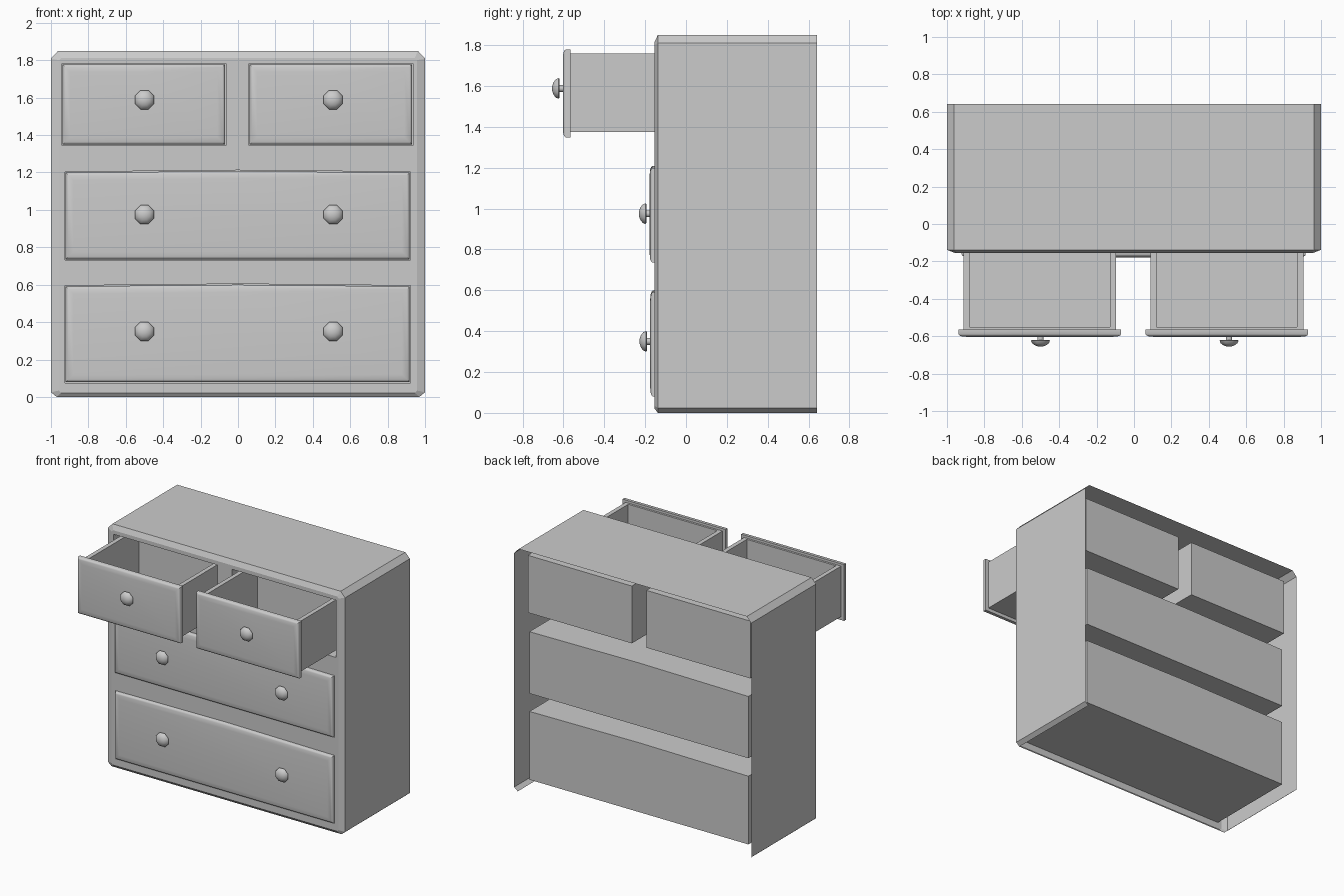
import bpy, bmesh
from math import cos, sin, pi, radians

if "Cube" in bpy.data.objects:
    bpy.data.objects.remove(bpy.data.objects["Cube"])


def loft(bm, rings, closed=True, cap_start=False, cap_end=False):
    """Skin a list of equally long point loops."""
    vs = [[bm.verts.new(p) for p in r] for r in rings]
    n = len(rings[0])
    for a, b in zip(vs, vs[1:]):
        for i in range(n if closed else n - 1):
            j = (i + 1) % n
            bm.faces.new((a[i], a[j], b[j], b[i]))
    if cap_start:
        bm.faces.new(vs[0])
    if cap_end:
        bm.faces.new(vs[-1])


def finish(bm, name, smooth=None):
    bmesh.ops.remove_doubles(bm, verts=bm.verts[:], dist=0.0002)
    bmesh.ops.recalc_face_normals(bm, faces=bm.faces[:])
    me = bpy.data.meshes.new(name)
    bm.to_mesh(me)
    bm.free()
    ob = bpy.data.objects.new(name, me)
    bpy.context.collection.objects.link(ob)
    if smooth:
        bpy.ops.object.select_all(action='DESELECT')
        ob.select_set(True)
        bpy.context.view_layer.objects.active = ob
        bpy.ops.object.shade_smooth_by_angle(angle=radians(smooth))
    return ob


def at_y(pts, y):
    return [(x, y, z) for x, z in pts]


def opening(x0, x1, z0, z1, rise=0.0, inset=0.0):
    """Rectangle whose top edge peaks slightly in the middle."""
    x0, x1, z0, z1 = x0 + inset, x1 - inset, z0 + inset, z1 - inset
    return [(x0, z0), (x1, z0), (x1, z1), ((x0 + x1) / 2, z1 + rise), (x0, z1)]


# name, opening (x0, x1, z0, z1, rise), front y of panel, knob xs, knob z
drawers = [
    ("upper_left", (-0.942, -0.065, 1.345, 1.782, 0), -0.603, (-0.5,), 1.588),
    ("upper_right", (0.058, 0.935, 1.345, 1.782, 0), -0.603, (0.508,), 1.588),
    ("middle", (-0.925, 0.922, 0.732, 1.203, 0.009), -0.178, (-0.5, 0.508), 0.975),
    ("lower", (-0.925, 0.922, 0.075, 0.595, 0.009), -0.175, (-0.5, 0.508), 0.35),
]

# Cabinet: thin chamfered shell, open at the back and underneath
BACK, EDGE, FRONT, CAVITY = 0.642, -0.138, -0.155, 0.57
half = [(0.97, 0), (1, 0.025), (1, 1.81), (0.962, 1.85)]
outline = half + [(-x, z) for x, z in reversed(half)]
fhalf = [(0.945, 0.022), (0.957, 0.034), (0.957, 1.80), (0.945, 1.812)]
face = fhalf + [(-x, z) for x, z in reversed(fhalf)]
bm = bmesh.new()
edges = []
for pts in [face] + [opening(*d[1]) for d in drawers]:
    vs = [bm.verts.new(p) for p in at_y(pts, FRONT)]
    edges += [bm.edges.new((vs[i - 1], vs[i])) for i in range(len(vs))]
bmesh.ops.triangle_fill(bm, edges=edges, use_beauty=True, normal=(0, -1, 0))
loft(bm, [at_y(outline, BACK), at_y(outline, EDGE)], closed=False)
loft(bm, [at_y(outline, EDGE), at_y(face, FRONT)])
# Drawer cavities running back from the front openings
for d in drawers:
    pts = opening(*d[1])
    loft(bm, [at_y(pts, FRONT), at_y(pts, CAVITY)], cap_end=True)
finish(bm, "cabinet")


def rect(x0, x1, y0, y1, z, t=0.0):
    return [(x0 + t, y0 + t / 2, z), (x1 - t, y0 + t / 2, z),
            (x1 - t, y1 - t, z), (x0 + t, y1 - t, z)]


for name, op, yf, knob_xs, kz in drawers:
    # Raised front panel with a soft bevelled border
    bm = bmesh.new()
    steps = [(0.038, 0.004), (0.014, 0.004), (0.008, 0.008), (0.003, 0.018), (0, 0.045)]
    loft(bm, [at_y(opening(*op, inset=i), yf + dy) for dy, i in steps],
         cap_start=True, cap_end=True)
    finish(bm, name + "_drawer_front", 35)

    # Open-topped drawer box behind the panel
    x0, x1, z0, z1 = op[0] + 0.03, op[1] - 0.03, op[2] + 0.03, op[3] - 0.022
    y0, y1 = yf + 0.037, yf + 0.70
    bm = bmesh.new()
    loft(bm, [rect(x0, x1, y0, y1, z0), rect(x0, x1, y0, y1, z1),
              rect(x0, x1, y0, y1, z1, 0.033), rect(x0, x1, y0, y1, z0 + 0.025, 0.033)],
         cap_start=True, cap_end=True)
    finish(bm, name + "_drawer_box")

    # Eight-sided domed knobs on short stems
    profile = [(0.018, 0.01), (0.018, -0.018), (0.05, -0.016), (0.055, -0.021),
               (0.048, -0.035), (0.03, -0.047), (0.012, -0.052)]
    for k, kx in enumerate(knob_xs):
        bm = bmesh.new()
        loft(bm, [[(kx + r * cos((i + .5) * pi / 4), yf + dy, kz + r * sin((i + .5) * pi / 4))
                   for i in range(8)] for r, dy in profile], cap_start=True, cap_end=True)
        finish(bm, f"{name}_knob_{k + 1}", 50)
